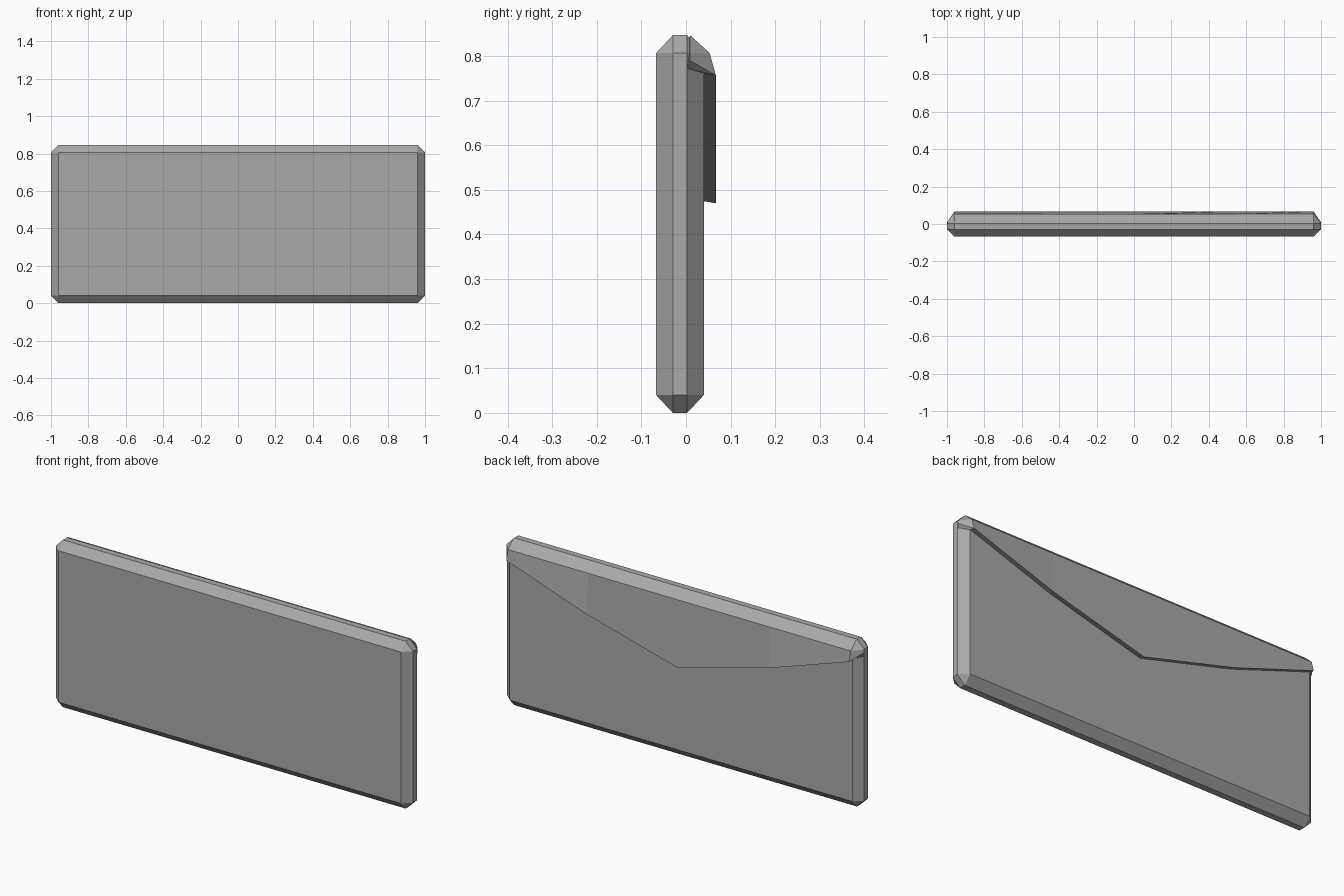
import bpy
import bmesh

default = bpy.data.objects.get("Cube")
if default:
    bpy.data.objects.remove(default, do_unlink=True)

# Single grey leather colour
grey = bpy.data.materials.new("plain grey")
grey.use_nodes = True
grey.diffuse_color = (0.4, 0.4, 0.4, 1)
grey.node_tree.nodes["Principled BSDF"].inputs["Base Color"].default_value = (0.4, 0.4, 0.4, 1)

LENGTH, HEIGHT, CHAMFER = 2.0, 0.847, 0.04
FRONT, BACK, FLAP_BACK = -0.067, 0.04, 0.067


def finish(bm, name):
    bmesh.ops.recalc_face_normals(bm, faces=bm.faces)
    mesh = bpy.data.meshes.new(name)
    bm.to_mesh(mesh)
    bm.free()
    mesh.materials.append(grey)
    obj = bpy.data.objects.new(name, mesh)
    bpy.context.collection.objects.link(obj)
    return obj


# Chamfered slab body, slightly squashed in depth after bevelling
bm = bmesh.new()
bmesh.ops.create_cube(bm, size=1)
raw_depth = 2 * CHAMFER + 0.034
bmesh.ops.scale(bm, vec=(LENGTH, raw_depth, HEIGHT), verts=bm.verts)
bmesh.ops.bevel(bm, geom=bm.edges[:], offset=CHAMFER, offset_type='OFFSET',
                segments=1, profile=0.5, affect='EDGES')
bmesh.ops.scale(bm, vec=(1, (BACK - FRONT) / raw_depth, 1), verts=bm.verts)
bmesh.ops.translate(bm, vec=(0, (FRONT + BACK) / 2, HEIGHT / 2), verts=bm.verts)
finish(bm, "clutch_body")

# Pointed flap: cross-sections lofted along x, mirrored about the centre
SHOULDER = HEIGHT - CHAMFER
CREASE = 0.009
half_edge = [(0, 0.47), (0.51, 0.605), (0.96, 0.757)]


def section(x, edge_z):
    return [(x, CREASE, HEIGHT), (x, 0.053, SHOULDER), (x, FLAP_BACK, edge_z),
            (x, BACK - 0.002, edge_z + 0.005), (x, 0, SHOULDER - 0.01)]


def end_section(x):
    top, lip, inner = (x, CREASE, SHOULDER), (x, CREASE, 0.79), (x, 0.004, 0.772)
    return [top, top, lip, inner, inner]


right = [section(x, z) for x, z in half_edge] + [end_section(LENGTH / 2)]
left = [[(-x, y, z) for x, y, z in ring] for ring in reversed(right[1:])]

bm = bmesh.new()
rings = [[bm.verts.new(p) for p in ring] for ring in left + right]
for a, b in zip(rings, rings[1:]):
    for i in range(len(a)):
        j = (i + 1) % len(a)
        bm.faces.new((a[i], a[j], b[j], b[i]))
for ring in (rings[0], rings[-1]):
    bm.faces.new(ring)
bmesh.ops.remove_doubles(bm, verts=bm.verts, dist=0.0001)
finish(bm, "closing_flap")
